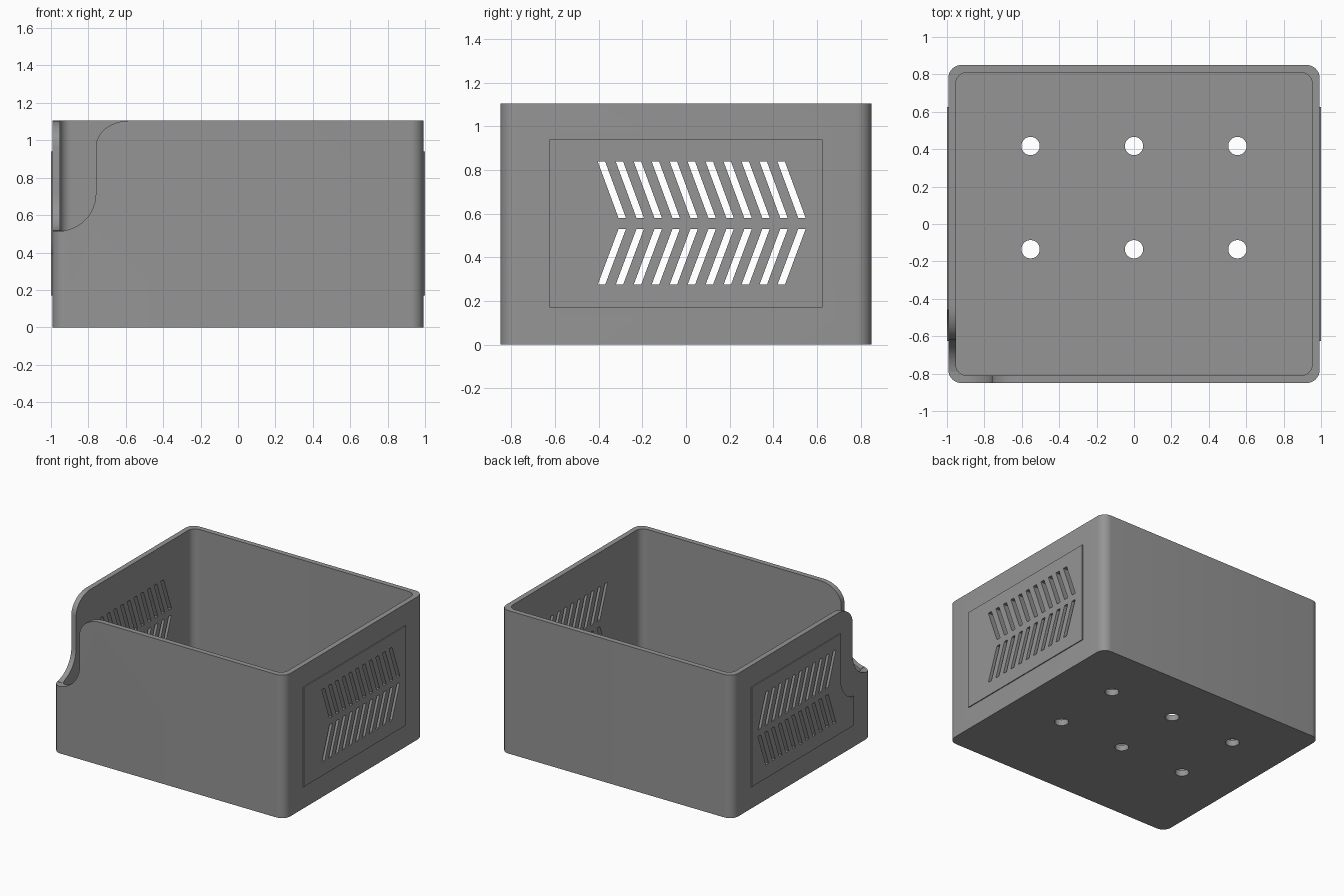
import bpy, bmesh, math

if "Cube" in bpy.data.objects:
    bpy.data.objects.remove(bpy.data.objects["Cube"])

HX, HY, H = 0.993, 0.85, 1.105      # outer half sizes and height
WALL, FLOOR, RAD = 0.04, 0.04, 0.07

grey = bpy.data.materials.new("mid grey")
grey.diffuse_color = (0.3, 0.3, 0.3, 1)
grey.use_nodes = True
grey.node_tree.nodes["Principled BSDF"].inputs["Base Color"].default_value = grey.diffuse_color


def finish(name, bm):
    bmesh.ops.recalc_face_normals(bm, faces=bm.faces[:])
    me = bpy.data.meshes.new(name)
    bm.to_mesh(me)
    bm.free()
    me.materials.append(grey)
    ob = bpy.data.objects.new(name, me)
    bpy.context.collection.objects.link(ob)
    return ob


def add_prism(bm, points, axis, a, b):
    """Extrude a 2D outline along x, y or z from a to b."""
    place = {"x": lambda u, v, d: (d, u, v), "y": lambda u, v, d: (u, d, v),
             "z": lambda u, v, d: (u, v, d)}[axis]
    lo = [bm.verts.new(place(u, v, a)) for u, v in points]
    hi = [bm.verts.new(place(u, v, b)) for u, v in points]
    bm.faces.new(lo)
    bm.faces.new(hi)
    for i in range(len(lo)):
        j = (i + 1) % len(lo)
        bm.faces.new((lo[i], lo[j], hi[j], hi[i]))


def prism(name, points, axis, a, b):
    bm = bmesh.new()
    add_prism(bm, points, axis, a, b)
    return finish(name, bm)


def arc(cx, cy, rx, ry, a0, a1, n=12):
    return [(cx + rx * math.cos(math.radians(a0 + (a1 - a0) * i / n)),
             cy + ry * math.sin(math.radians(a0 + (a1 - a0) * i / n))) for i in range(n + 1)]


def rounded_rect(hx, hy, r):
    pts = []
    for sx, sy, a in ((1, 1, 0), (-1, 1, 90), (-1, -1, 180), (1, -1, 270)):
        pts += arc(sx * (hx - r), sy * (hy - r), r, r, a, a + 90, 8)
    return pts


def cut(target, cutter):
    mod = target.modifiers.new("cut", "BOOLEAN")
    mod.operation, mod.solver, mod.object = "DIFFERENCE", "EXACT", cutter
    bpy.context.view_layer.objects.active = target
    bpy.ops.object.modifier_apply(modifier=mod.name)


# open box: outer wall, rim, inner wall and floor as stacked loops
bm = bmesh.new()
outer = rounded_rect(HX, HY, RAD)
inner = rounded_rect(HX - WALL, HY - WALL, 0.06)
loops = [[bm.verts.new((x, y, z)) for x, y in pts]
         for pts, z in ((outer, 0), (outer, H), (inner, H), (inner, FLOOR))]
for lo, hi in zip(loops, loops[1:]):
    for i in range(len(lo)):
        j = (i + 1) % len(lo)
        bm.faces.new((lo[i], lo[j], hi[j], hi[i]))
bm.faces.new(loops[0])
bm.faces.new(loops[-1])
box = finish("box", bm)

# raised panels on the floor and both sides; the left one has a swept corner
floor_panel = prism("floor_panel", [(-0.84, -0.705), (0.84, -0.705), (0.84, 0.705), (-0.84, 0.705)],
                    "z", FLOOR - 0.01, FLOOR + 0.007)
right_panel = prism("right_panel", [(-0.625, 0.17), (0.625, 0.17), (0.625, 0.94), (-0.625, 0.94)],
                    "x", HX - 0.01, 1.0)
swept = [(0.625, 0.94), (0.625, 0.17), (-0.625, 0.17)]
swept += arc(-0.66, 0.59, 0.2, 0.2, -80, 0) + [(-0.46, 0.94)]
left_panel = prism("left_panel", swept, "x", -1.0, -HX + 0.01)

# corner scoop: s runs along the wall from the corner
scoop = [(-0.1, 0.515)] + arc(0.033, 0.715, 0.2, 0.2, -90, 0)
scoop += arc(0.413, 0.965, 0.18, H - 0.965, 180, 90) + [(0.413, 1.3), (-0.1, 1.3)]
front_scoop = prism("front_scoop", [(s - HX, z) for s, z in scoop], "y", -0.95, -0.79)
side_scoop = prism("side_scoop", [(s - HY, z) for s, z in scoop], "x", -1.1, -0.93)

# herringbone vent slots
bm = bmesh.new()
for i in range(11):
    y = -0.404 + 0.0823 * i
    for z_out, z_in in ((0.838, 0.58), (0.275, 0.53)):
        add_prism(bm, [(y, z_out), (y + 0.034, z_out), (y + 0.129, z_in), (y + 0.095, z_in)],
                  "x", -1.2, 1.2)
slots = finish("vent_slots", bm)

# drain holes
bm = bmesh.new()
for x in (-0.553, 0, 0.553):
    for y in (-0.135, 0.417):
        add_prism(bm, arc(x, y, 0.049, 0.049, 0, 348.75, 31), "z", -0.1, 0.2)
holes = finish("drain_holes", bm)

for part, cutters in ((box, (front_scoop, side_scoop, slots, holes)), (floor_panel, (holes,)),
                      (right_panel, (slots,)), (left_panel, (slots,))):
    for cutter in cutters:
        cut(part, cutter)
for helper in (front_scoop, side_scoop, slots, holes):
    bpy.data.objects.remove(helper)

# smooth the rounded corners and keep the edges crisp
for part in (box, floor_panel, right_panel, left_panel):
    bpy.ops.object.select_all(action="DESELECT")
    part.select_set(True)
    bpy.context.view_layer.objects.active = part
    bpy.ops.object.shade_smooth_by_angle(angle=math.radians(30))
